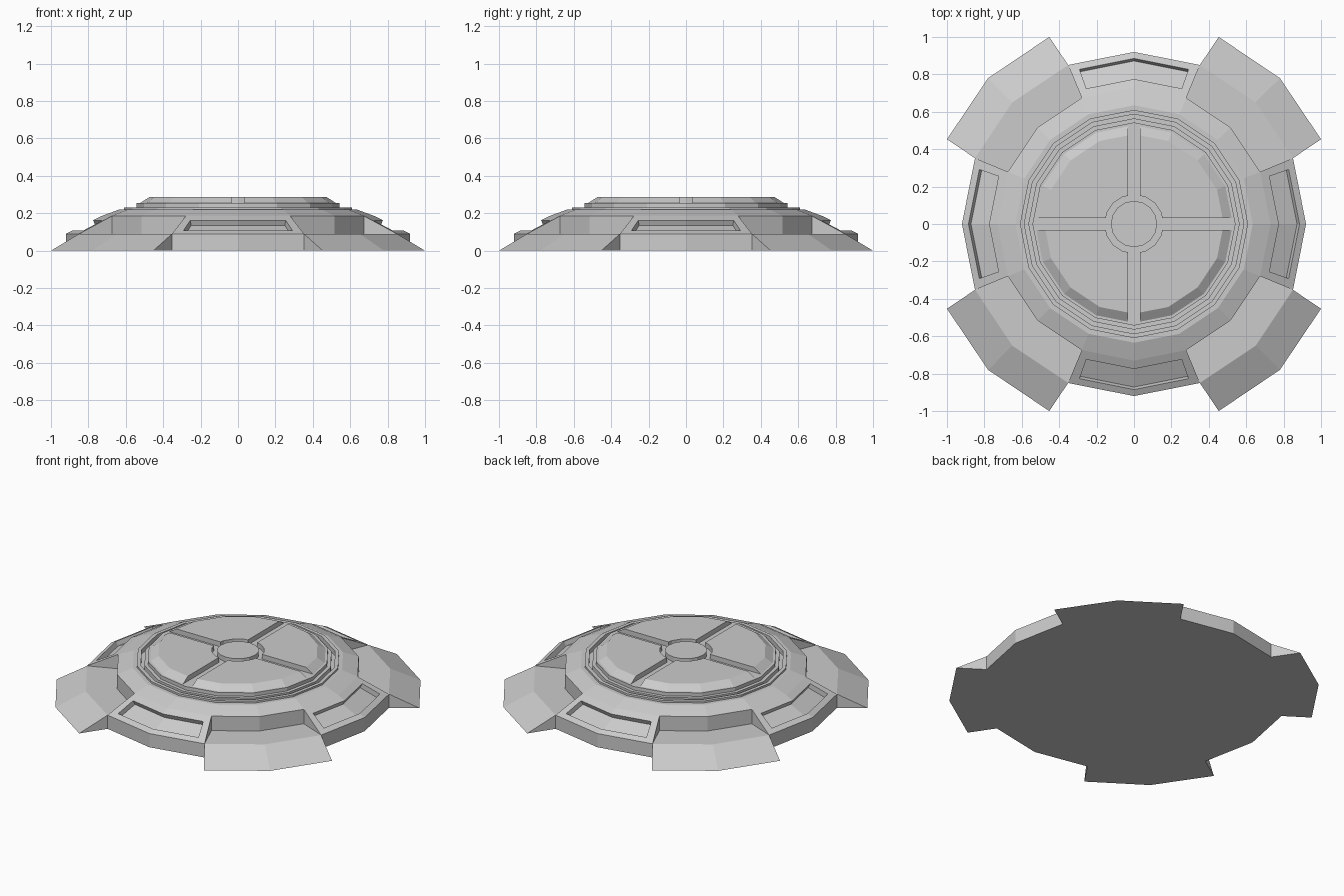
import bpy, bmesh
from math import sin, cos, pi

if "Cube" in bpy.data.objects:
    bpy.data.objects.remove(bpy.data.objects["Cube"])

N = 16                      # sides of every ring
STEP = 2 * pi / N


def ring_pt(r, z, k):
    return (r * cos(k * STEP), r * sin(k * STEP), z)


def face(bm, *pts):
    return bm.faces.new([bm.verts.new(p) for p in pts])


def lathe(bm, profile, sectors):
    """Sweep (r, z) points, listed outside to inside, over the sectors."""
    for k in sectors:
        for (r0, z0), (r1, z1) in zip(profile, profile[1:]):
            pts = [ring_pt(r0, z0, k), ring_pt(r0, z0, k + 1)]
            pts += [ring_pt(r1, z1, k + 1), ring_pt(r1, z1, k)] if r1 else [(0, 0, z1)]
            face(bm, *pts)


def finish(bm, name):
    bmesh.ops.remove_doubles(bm, verts=bm.verts, dist=0.0005)
    bmesh.ops.recalc_face_normals(bm, faces=bm.faces)
    me = bpy.data.meshes.new(name)
    bm.to_mesh(me)
    bm.free()
    ob = bpy.data.objects.new(name, me)
    bpy.context.collection.objects.link(ob)
    return ob


def slope_pt(s, t, k, flip, drop=0.0):
    """Point on a sloped panel half: s = ring radius, t = 0 centre .. 1 side."""
    z = 0.09 + (0.92 - s) * 0.5 - drop
    s -= drop * 0.48
    a = ring_pt(s, z, k)
    b = ring_pt(s, z, k + (-1 if flip else 1))
    return tuple(p + (q - p) * t for p, q in zip(a, b))


R0, R1, ZL, ZU = 0.92, 0.73, 0.09, 0.185
bm = bmesh.new()

# Upper body with rim, groove and inner step
lathe(bm, [(R1, ZU), (0.635, 0.22), (0.61, 0.22), (0.61, 0.232), (0.587, 0.232),
           (0.587, 0.2), (0.565, 0.2), (0.565, 0.232), (0.543, 0.232),
           (0.543, 0.255), (0, 0.255)], range(N))

outline = []
for q in range(4):
    c = q * 4
    # Sloped side panel with a sunken window
    lathe(bm, [(R0, 0), (R0, ZL)], (c - 1, c))
    for flip in (False, True):
        P = lambda s, t, d=0.0: slope_pt(s, t, c, flip, d)
        so, si, t, d = 0.885, 0.775, 0.86, 0.028
        face(bm, P(R0, 0), P(R0, 1), P(so, t), P(so, 0))
        face(bm, P(R0, 1), P(R1, 1), P(si, t), P(so, t))
        face(bm, P(R1, 1), P(R1, 0), P(si, 0), P(si, t))
        face(bm, P(so, 0), P(so, t), P(so, t, d), P(so, 0, d))
        face(bm, P(so, t), P(si, t), P(si, t, d), P(so, t, d))
        face(bm, P(si, t), P(si, 0), P(si, 0, d), P(si, t, d))
        face(bm, P(so, 0, d), P(so, t, d), P(si, t, d), P(si, 0, d))
        # Upright cheek beside the corner landing
        k = c + (-1 if flip else 1)
        face(bm, ring_pt(R0, ZL, k), ring_pt(R1, ZL, k), ring_pt(R1, ZU, k))

    # Corner landing and its back wall
    lathe(bm, [(R0, ZL), (R1, ZL), (R1, ZU)], (c + 1, c + 2))
    # Corner ramp
    rot = lambda x, y: (x * cos(q * pi / 2) - y * sin(q * pi / 2),
                        x * sin(q * pi / 2) + y * cos(q * pi / 2), 0)
    a, m, b = rot(1.0, 0.453), rot(0.78, 0.78), rot(0.453, 1.0)
    top = [ring_pt(R0, ZL, c + i) for i in (1, 2, 3)]
    face(bm, a, m, top[1], top[0])
    face(bm, m, b, top[2], top[1])
    face(bm, a, top[0], ring_pt(R0, 0, c + 1))
    face(bm, b, top[2], ring_pt(R0, 0, c + 3))
    outline += [ring_pt(R0, 0, c), ring_pt(R0, 0, c + 1), a, m, b, ring_pt(R0, 0, c + 3)]

# Flat underside
face(bm, *reversed(outline))
finish(bm, "platform_body")

# Raised quarter plate, trimmed by the crossing channels, then mirrored
bm = bmesh.new()
lathe(bm, [(0.53, 0.254), (0.48, 0.287), (0.157, 0.287), (0.157, 0.254), (0.53, 0.254)], range(4))
bmesh.ops.remove_doubles(bm, verts=bm.verts, dist=0.0005)
for no in ((1, 0, 0), (0, 1, 0)):
    res = bmesh.ops.bisect_plane(bm, geom=bm.verts[:] + bm.edges[:] + bm.faces[:],
                                 plane_co=[0.033 * n for n in no], plane_no=no,
                                 clear_inner=True)
    cut = [e for e in res["geom_cut"] if isinstance(e, bmesh.types.BMEdge)]
    bmesh.ops.holes_fill(bm, edges=cut, sides=0)
plate = finish(bm, "top_plates")
mod = plate.modifiers.new("mirror", "MIRROR")
mod.use_axis = (True, True, False)

# Centre hub
bm = bmesh.new()
lathe(bm, [(0.124, 0.254), (0.124, 0.287), (0, 0.287)], range(N))
finish(bm, "centre_hub")
